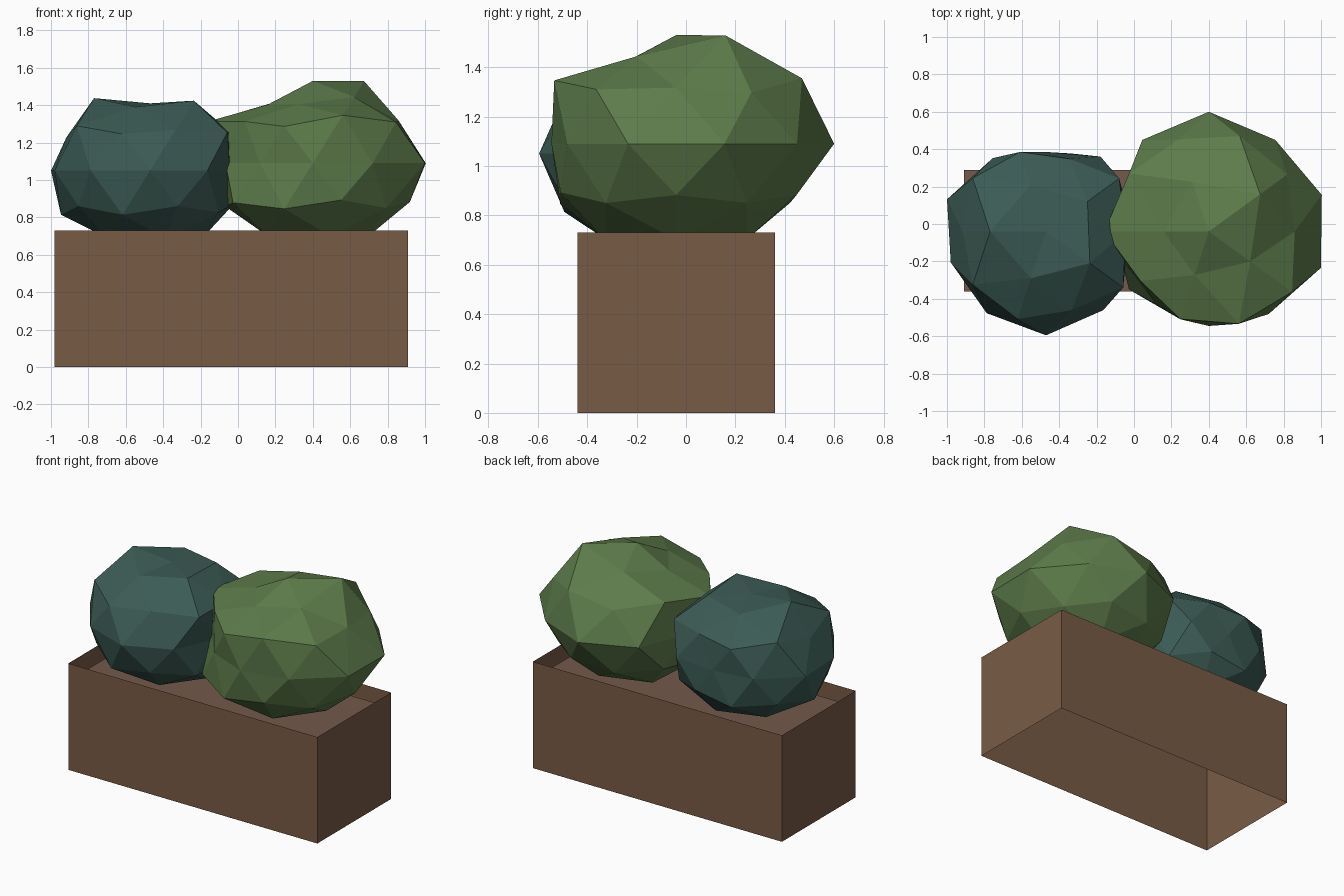
import bpy, bmesh
from math import atan2, degrees, pi
from mathutils import Matrix, Vector

if "Cube" in bpy.data.objects:
    bpy.data.objects.remove(bpy.data.objects["Cube"])


def material(name, rgb):
    m = bpy.data.materials.new(name)
    m.diffuse_color = (*rgb, 1)
    m.use_nodes = True
    m.node_tree.nodes["Principled BSDF"].inputs["Base Color"].default_value = m.diffuse_color
    return m


def finish(bm, name, mat):
    me = bpy.data.meshes.new(name)
    bm.to_mesh(me)
    bm.free()
    me.materials.append(mat)
    ob = bpy.data.objects.new(name, me)
    bpy.context.collection.objects.link(ob)
    return ob


def bush(name, centre, rings, mat):
    """Low-poly icosphere, each vertex pushed to its own radius (ring by ring from the top), flattened in z."""
    bm = bmesh.new()
    bmesh.ops.create_icosphere(bm, subdivisions=2, radius=1, matrix=Matrix.Rotation(pi, 4, 'X'))

    def order(v):
        return (-round(v.co.z, 2), round(degrees(atan2(v.co.y, v.co.x))) % 360)

    radii = [r for ring in rings for r in ring]
    for v, r in zip(sorted(bm.verts, key=order), radii):
        d = v.co.normalized() * r
        v.co = Vector((d.x, d.y, d.z * 0.8)) + Vector(centre)
    return finish(bm, name, mat)


wood = material("wood", (0.19, 0.105, 0.06))
earth = material("earth", (0.17, 0.1, 0.07))
leaf = material("leaf_green", (0.11, 0.2, 0.07))
teal = material("leaf_teal", (0.045, 0.105, 0.09))

# planter walls: thin box, open at top and bottom
bm = bmesh.new()
bmesh.ops.create_cube(bm, size=1)
bmesh.ops.delete(bm, geom=[f for f in bm.faces if abs(f.normal.z) > 0.5], context='FACES_ONLY')
for v in bm.verts:
    v.co = (v.co.x * 1.89 - 0.035, v.co.y * 0.8 - 0.04, (v.co.z + 0.5) * 0.73)
finish(bm, "planter_walls", wood)

# soil sheet just below the rim
bm = bmesh.new()
bmesh.ops.create_grid(bm, x_segments=1, y_segments=1, size=0.5)
for v in bm.verts:
    v.co = (v.co.x * 1.75 - 0.035, v.co.y * 0.65 - 0.035, 0.667)
finish(bm, "soil", earth)

# bushes: pole, pole ring, upper mids, upper ring, equator, then the same downwards
bush("large_bush", (0.40, -0.04, 1.09), [
    [.55],
    [.645, .53, .46, .465, .52],
    [.54, .63, .62, .53, .61],
    [.58, .58, .625, .55, .615],
    [.635, .605, .64, .605, .51, .49, .48, .505, .545, .63],
    [.58, .575, .57, .59, .55],
    [.57, .57, .55, .58, .57],
    [.57] * 5,
    [.57]], leaf)

bush("small_bush", (-0.47, -0.04, 1.05), [
    [.45],
    [.52, .50, .57, .50, .55],
    [.50, .48, .57, .57, .52],
    [.54, .50, .50, .55, .57],
    [.45, .495, .425, .485, .557, .536, .54, .555, .52, .45],
    [.50, .49, .53, .53, .53],
    [.53, .52, .56, .56, .53],
    [.53] * 5,
    [.53]], teal)
